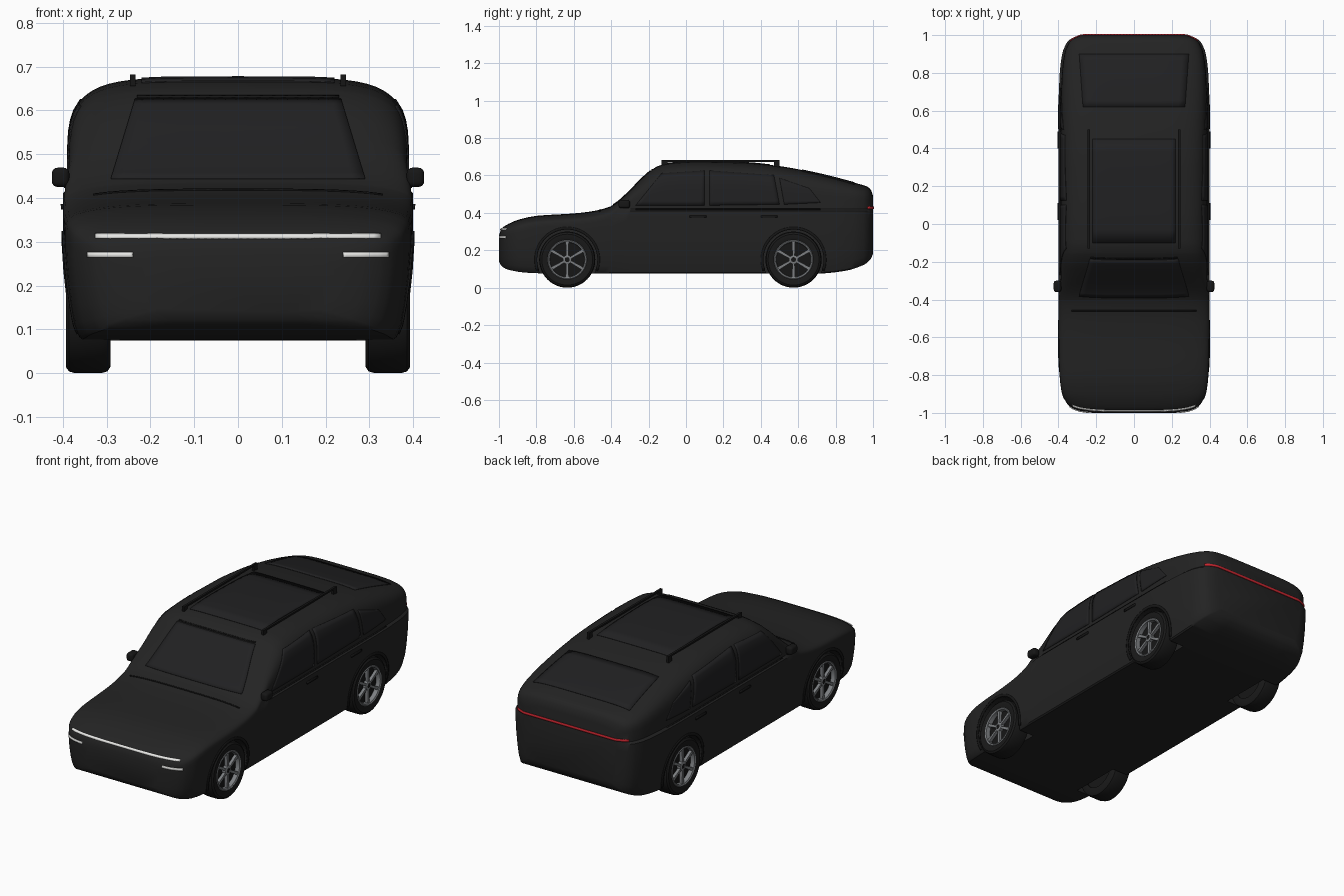
import bpy, bmesh, math
from mathutils import Vector, Matrix
from mathutils.bvhtree import BVHTree

if "Cube" in bpy.data.objects:
    bpy.data.objects.remove(bpy.data.objects["Cube"])


def mat(name, r, g, b):
    m = bpy.data.materials.new(name)
    m.diffuse_color = (r, g, b, 1)
    m.use_nodes = True
    m.node_tree.nodes["Principled BSDF"].inputs["Base Color"].default_value = m.diffuse_color
    return m


PAINT = mat("body black", .017, .017, .017)
GLASS = mat("dark glass", .015, .015, .016)
TRIM = mat("trim black", .008, .008, .008)
RUBBER = mat("tyre rubber", .010, .010, .010)
ALLOY = mat("wheel alloy", .20, .21, .22)
WHITE = mat("white light", .80, .80, .78)
RED = mat("red light", .60, .02, .03)


def finish(name, bm, material, angle=35):
    bmesh.ops.recalc_face_normals(bm, faces=bm.faces)
    me = bpy.data.meshes.new(name)
    bm.to_mesh(me)
    bm.free()
    me.materials.append(material)
    ob = bpy.data.objects.new(name, me)
    bpy.context.collection.objects.link(ob)
    smooth(ob, angle)
    return ob


def smooth(ob, angle=35):
    bpy.ops.object.select_all(action='DESELECT')
    ob.select_set(True)
    bpy.context.view_layer.objects.active = ob
    bpy.ops.object.shade_smooth_by_angle(angle=math.radians(angle))


def curve(pts, x):
    # smooth monotone interpolation through control points
    n = len(pts)
    d = [(pts[i + 1][1] - pts[i][1]) / (pts[i + 1][0] - pts[i][0]) for i in range(n - 1)]
    m = [d[0]] + [2 * a * b / (a + b) if a * b > 0 else 0 for a, b in zip(d, d[1:])] + [d[-1]]
    i = max(k for k in range(n - 1) if k == 0 or pts[k][0] <= x)
    h = pts[i + 1][0] - pts[i][0]
    t = (x - pts[i][0]) / h
    return ((2 * t**3 - 3 * t**2 + 1) * pts[i][1] + (t**3 - 2 * t**2 + t) * h * m[i]
            + (3 * t**2 - 2 * t**3) * pts[i + 1][1] + (t**3 - t**2) * h * m[i + 1])


# body: side outline (top, bottom) and plan half width along y
TOP = [(-1, .28), (-.99, .31), (-.97, .329), (-.9, .362), (-.8, .384), (-.6, .397), (-.5, .409),
       (-.41, .432), (-.36, .463), (-.29, .53), (-.2, .618), (-.15, .65), (-.1, .665), (.05, .675),
       (.3, .67), (.5, .65), (.7, .612), (.9, .561), (.97, .54), (.99, .52), (1, .49)]
BOTTOM = [(-1, .14), (-.985, .115), (-.95, .096), (-.85, .08), (-.7, .075), (.7, .075),
          (.85, .09), (.95, .122), (.985, .15), (1, .18)]
WIDTH = [(-1, .22), (-.99, .285), (-.975, .325), (-.95, .355), (-.9, .381), (-.8, .394), (-.6, .399),
         (0, .4), (.6, .4), (.8, .393), (.9, .38), (.95, .362), (.98, .335), (1, .285)]


def section(y):
    t, b, w = curve(TOP, y), curve(BOTTOM, y), curve(WIDTH, y)
    zb = min(.41, t - .07)
    k = max(0, min(1, (t - .43) / .1))
    w2, e, zs = w - .012 * k, 2 / (3.5 + 1.5 * k), zb + .01
    pts = [(0, b), (.5 * w, b), (w - .04, b), (w - .032, b + .006)]
    for f in (.15, .35, .6, .85, 1):
        pts.append((w - .028 * (1 - f)**2, b + f * (zb - b)))
    for i in range(15):
        a = math.pi / 2 * i / 15
        pts.append((w2 * math.cos(a)**e, zs + (t - zs) * math.sin(a)**e))
    pts.append((0, t))
    return pts + [(-x, z) for x, z in pts[-2:0:-1]]


stations = sorted({p[0] for p in TOP + BOTTOM + WIDTH} | {round(-1 + .04 * i, 3) for i in range(51)})
bm = bmesh.new()
rings = [[bm.verts.new((x, y, z)) for x, z in section(y)] for y in stations]
for r0, r1 in zip(rings, rings[1:]):
    for i in range(len(r0)):
        j = (i + 1) % len(r0)
        bm.faces.new((r0[i], r0[j], r1[j], r1[i]))
bm.faces.new(rings[0])
bm.faces.new(rings[-1][::-1])
bmesh.ops.recalc_face_normals(bm, faces=bm.faces)
surface = BVHTree.FromBMesh(bm)
body = finish("car_body", bm, PAINT)

# wheel wells cut out of the body
AXLES, WZ = (-.635, .575), .15
bm = bmesh.new()
for s in (1, -1):
    for y in AXLES:
        bmesh.ops.create_cone(bm, cap_ends=True, segments=48, radius1=.163, radius2=.163, depth=.24,
                              matrix=Matrix.Translation((s * .39, y, WZ)) @ Matrix.Rotation(math.pi / 2, 4, 'Y'))
cutter = finish("wheel_well_cutter", bm, TRIM)
cutter.hide_render = True
mod = body.modifiers.new("wells", 'BOOLEAN')
mod.operation, mod.object, mod.solver = 'DIFFERENCE', cutter, 'EXACT'
bpy.context.view_layer.objects.active = body
bpy.ops.object.modifier_apply(modifier="wells")
bpy.data.objects.remove(cutter)
smooth(body)

VIEWS = {  # projection of a 2D point onto the body: ray start, ray direction
    'front': (lambda a, b: (a, -3, b), (0, 1, 0)),
    'back': (lambda a, b: (a, 3, b), (0, -1, 0)),
    'right': (lambda a, b: (3, a, b), (-1, 0, 0)),
    'left': (lambda a, b: (-3, a, b), (1, 0, 0)),
    'top': (lambda a, b: (a, b, 3), (0, 0, -1))}


def plate(name, f, view, material, nu=16, nv=8, off=.001, thick=.004):
    # thin plate that follows the body surface
    start, d = VIEWS[view]
    bm = bmesh.new()
    grid = []
    for i in range(nu + 1):
        row = []
        for j in range(nv + 1):
            o = Vector(start(*f(i / nu, j / nv)))
            p, n, _, _ = surface.ray_cast(o, Vector(d))
            if p is None:
                p, n, _, _ = surface.find_nearest(o + Vector(d) * 2.1)
            row.append(bm.verts.new(p + n * off))
        grid.append(row)
    for i in range(nu):
        for j in range(nv):
            bm.faces.new((grid[i][j], grid[i + 1][j], grid[i + 1][j + 1], grid[i][j + 1]))
    ob = finish(name, bm, material)
    mod = ob.modifiers.new("thickness", 'SOLIDIFY')
    mod.thickness, mod.offset = thick, 0
    return ob


def quad(a, b, c, d):
    a, b, c, d = map(Vector, (a, b, c, d))
    return lambda u, v: tuple(a.lerp(b, u).lerp(d.lerp(c, u), v))


def rect(x0, x1, y0, y1):
    return quad((x0, y0), (x1, y0), (x1, y1), (x0, y1))


# glass, seams and lights on the centre line
plate("windscreen", quad((-.29, .443), (.29, .443), (.235, .625), (-.235, .625)), 'front', GLASS, 20, 14)
plate("windscreen_top_seam", rect(-.23, .23, .628, .632), 'front', TRIM, 16, 1)
plate("bonnet_seam", rect(-.33, .33, -.462, -.456), 'top', TRIM, 20, 1)
plate("roof_glass", rect(-.22, .22, -.10, .45), 'top', GLASS)
plate("rear_window", quad((-.27, .62), (.27, .62), (.29, .90), (-.29, .90)), 'top', GLASS)
plate("front_light_bar", rect(-.325, .325, .307, .316), 'front', WHITE, 40, 2, .002, .006)
plate("rear_light_bar", rect(-.335, .335, .422, .434), 'back', RED, 40, 2, .002, .006)


def box(bm, size, loc, rot=None):
    m = Matrix.Translation(loc) @ (rot or Matrix()) @ Matrix.Diagonal((*size, 1))
    return bmesh.ops.create_cube(bm, size=1, matrix=m)['verts']


def lathe(name, profile, cx, cy, s, material):
    # spin a (radius, x) profile about the wheel axle
    bm = bmesh.new()
    vs = [bm.verts.new((s * x, cy, WZ + r)) for r, x in profile]
    es = [bm.edges.new(p) for p in zip(vs, vs[1:])]
    bmesh.ops.spin(bm, geom=vs + es, cent=(0, cy, WZ), axis=(1, 0, 0), angle=2 * math.pi, steps=48)
    bmesh.ops.remove_doubles(bm, verts=bm.verts, dist=.0001)
    return finish(name, bm, material)


for side, s in (("right", 1), ("left", -1)):
    # side glass, handles and lower headlights
    plate(side + "_front_window", quad((-.27, .44), (.10, .44), (.10, .625), (-.13, .61)), side, GLASS)
    plate(side + "_rear_window", quad((.125, .44), (.50, .445), (.47, .60), (.125, .625)), side, GLASS)
    plate(side + "_quarter_window", quad((.525, .445), (.72, .455), (.66, .53), (.50, .585)), side, GLASS)
    plate(side + "_belt_seam", rect(-.27, .72, .416, .421), side, TRIM, 30, 1, .001, .003)
    for k, y in enumerate((.02, .40)):
        plate(f"{side}_door_handle_{k}", rect(y, y + .09, .374, .386), side, TRIM, 4, 1, .002, .006)
    plate(side + "_headlight", rect(s * .24, s * .342, .264, .276), 'front', WHITE, 16, 2, .002, .006)

    # mirror
    bm = bmesh.new()
    box(bm, (.04, .06, .044), (s * .405, -.33, .447))
    bmesh.ops.bevel(bm, geom=bm.edges[:], offset=.013, segments=4, affect='EDGES', profile=.5)
    box(bm, (.045, .03, .012), (s * .375, -.322, .429))
    finish(side + "_mirror", bm, TRIM)

    # roof rail on two feet
    bm = bmesh.new()
    box(bm, (.012, .63, .009), (s * .24, .185, .6775))
    box(bm, (.012, .03, .022), (s * .24, -.115, .667))
    box(bm, (.012, .03, .036), (s * .24, .485, .66))
    finish(side + "_roof_rail", bm, TRIM)

    for end, y in zip(("front", "rear"), AXLES):
        name = f"{end}_{side}_"

        # arch lip
        def arch(u, v, y=y):
            a, r = math.radians(-20 + 220 * u), .161 + .014 * v
            return y + r * math.cos(a), WZ + r * math.sin(a)
        plate(name + "arch_lip", arch, side, TRIM, 40, 2, .001, .006)

        # tyre, dark barrel, rim ring
        lathe(name + "tyre", [(.104, .388), (.12, .393), (.136, .393), (.146, .386), (.15, .372), (.15, .312),
                              (.146, .298), (.135, .291), (.104, .291), (.104, .388)], 0, y, s, RUBBER)
        lathe(name + "wheel_barrel", [(0, .366), (.105, .366), (.105, .30), (0, .30)], 0, y, s, TRIM)
        lathe(name + "wheel_rim", [(.105, .37), (.105, .389), (.101, .392), (.094, .389), (.092, .366)],
              0, y, s, ALLOY)
        lathe(name + "hub_ring", [(.024, .366), (.024, .386), (.021, .388), (.013, .388), (.013, .38)],
              0, y, s, ALLOY)
        lathe(name + "hub_cap", [(0, .386), (.013, .386)], 0, y, s, TRIM)

        # six tapered spokes
        bm = bmesh.new()
        for k in range(6):
            vs = box(bm, (.016, .017, .08), (s * .377, 0, .058))
            for v in vs:
                if v.co.z < .05:
                    v.co.y *= .7
            bmesh.ops.rotate(bm, verts=vs, cent=(0, 0, 0), matrix=Matrix.Rotation(k * math.pi / 3, 3, 'X'))
            bmesh.ops.translate(bm, verts=vs, vec=(0, y, WZ))
        finish(name + "spokes", bm, ALLOY)
